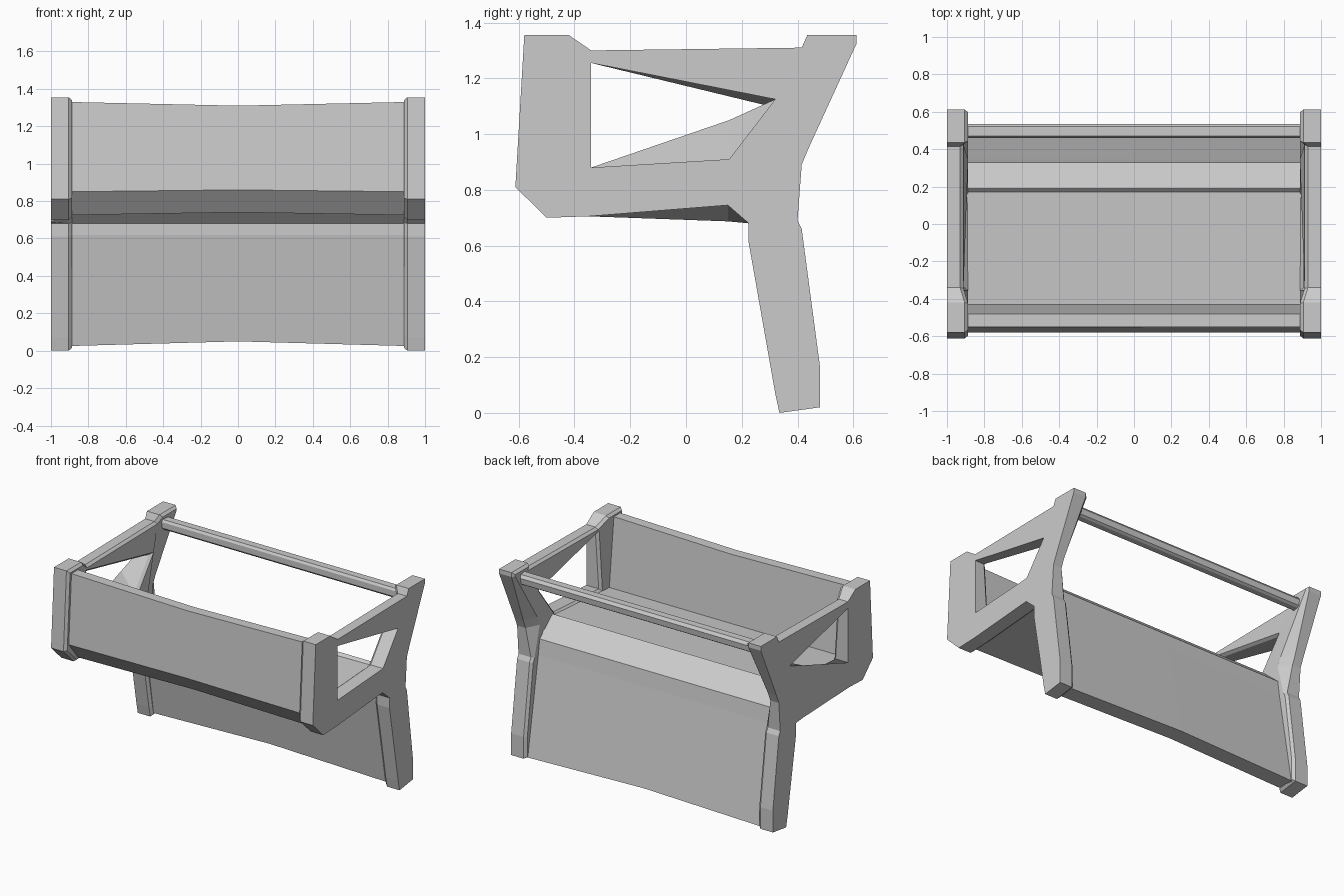
import bpy, bmesh

if "Cube" in bpy.data.objects:
    bpy.data.objects.remove(bpy.data.objects["Cube"])

# side frame outline and window, as (y, z)
OUTLINE = [(-.58, 1.355), (-.612, .81), (-.5, .70), (-.35, .705), (.15, .745),
           (.225, .68), (.225, .61), (.32, .07), (.335, 0), (.48, .02),
           (.48, .17), (.415, .66), (.40, .69), (.415, .89), (.44, .95),
           (.612, 1.325), (.612, 1.355), (.435, 1.355), (.415, 1.31),
           (-.34, 1.30), (-.42, 1.355)]
WINDOW = [(-.34, .88), (.155, .91), (.32, 1.125), (-.34, 1.255)]


def finish(bm, name):
    bmesh.ops.recalc_face_normals(bm, faces=bm.faces)
    me = bpy.data.meshes.new(name)
    bm.to_mesh(me)
    bm.free()
    ob = bpy.data.objects.new(name, me)
    bpy.context.collection.objects.link(ob)
    return ob


def bridge(bm, a, b):
    n = len(a)
    for i in range(n):
        j = (i + 1) % n
        bm.faces.new((a[i], a[j], b[j], b[i]))


def side_frame(name, side, braced):
    """Slab with a window; a braced frame has its outer face filled at the corners."""
    bm = bmesh.new()
    layers = []
    for x, filled in ((side, braced), (side * .905, False)):
        outline, window = list(OUTLINE), list(WINDOW)
        if filled:
            outline[4] = (.15, .687)
            window[1], window[2] = (.155, 1.05), (.30, 1.10)
        o = [bm.verts.new((x, y, z)) for y, z in outline]
        w = [bm.verts.new((x, y, z)) for y, z in window]
        caps = [bm.faces.new(o[19:] + o[:4] + [w[0], w[3]]),
                bm.faces.new([o[18], o[19], w[3], w[2]]),
                bm.faces.new(o[3:19] + [w[2], w[1], w[0]])]
        layers.append((o, w))
    bridge(bm, layers[0][0], layers[1][0])
    bridge(bm, layers[0][1], layers[1][1])
    # chamfer the edges of the inward face
    bmesh.ops.recalc_face_normals(bm, faces=bm.faces)
    bmesh.ops.inset_region(bm, faces=caps, thickness=.015, depth=.018,
                           use_even_offset=True)
    for v in bm.verts:
        x, y, z = abs(v.co.x), v.co.y, v.co.z
        # slimmer top beam
        if x < .95 and z > 1.2 and -.37 < y < .43:
            v.co.x += side * .025
        # wide chamfer behind the waist of the rear post
        if .86 < z < 1 and y > .35:
            if x < .9:
                v.co.y -= .07
            elif x < .95:
                v.co.x += side * .03
    return finish(bm, name)


def swept(name, profile, half=.905):
    """Profile of (y, z, mid_dz) swept across x, bowed at the middle; ends sit in the frames."""
    bm = bmesh.new()
    rings = [[bm.verts.new((x, y, z + d * (x == 0))) for y, z, d in profile]
             for x in (-half, 0, half)]
    bridge(bm, rings[0], rings[1])
    bridge(bm, rings[1], rings[2])
    return finish(bm, name)


# side frames
side_frame("right_side_frame", 1, False)
side_frame("left_side_frame", -1, True)

# front panel, tray floor and rear leg panel in one folded section
swept("tray_and_panels", [
    (-.55, 1.33, -.02), (-.58, .85, .01), (-.48, .725, .015),
    (.17, .755, 0), (.25, .68, 0), (.25, .62, 0), (.345, .025, .025),
    (.46, .025, .025), (.345, .69, 0), (.33, .795, 0), (.19, .915, 0),
    (.17, .90, -.01), (-.43, .86, 0), (-.48, 1.33, -.02)])

# rear chamfered rail
swept("rear_rail", [(y, z, 0) for y, z in (
    (.47, 1.31), (.52, 1.31), (.535, 1.29), (.53, 1.25), (.515, 1.24),
    (.475, 1.24), (.46, 1.255), (.46, 1.295))])
